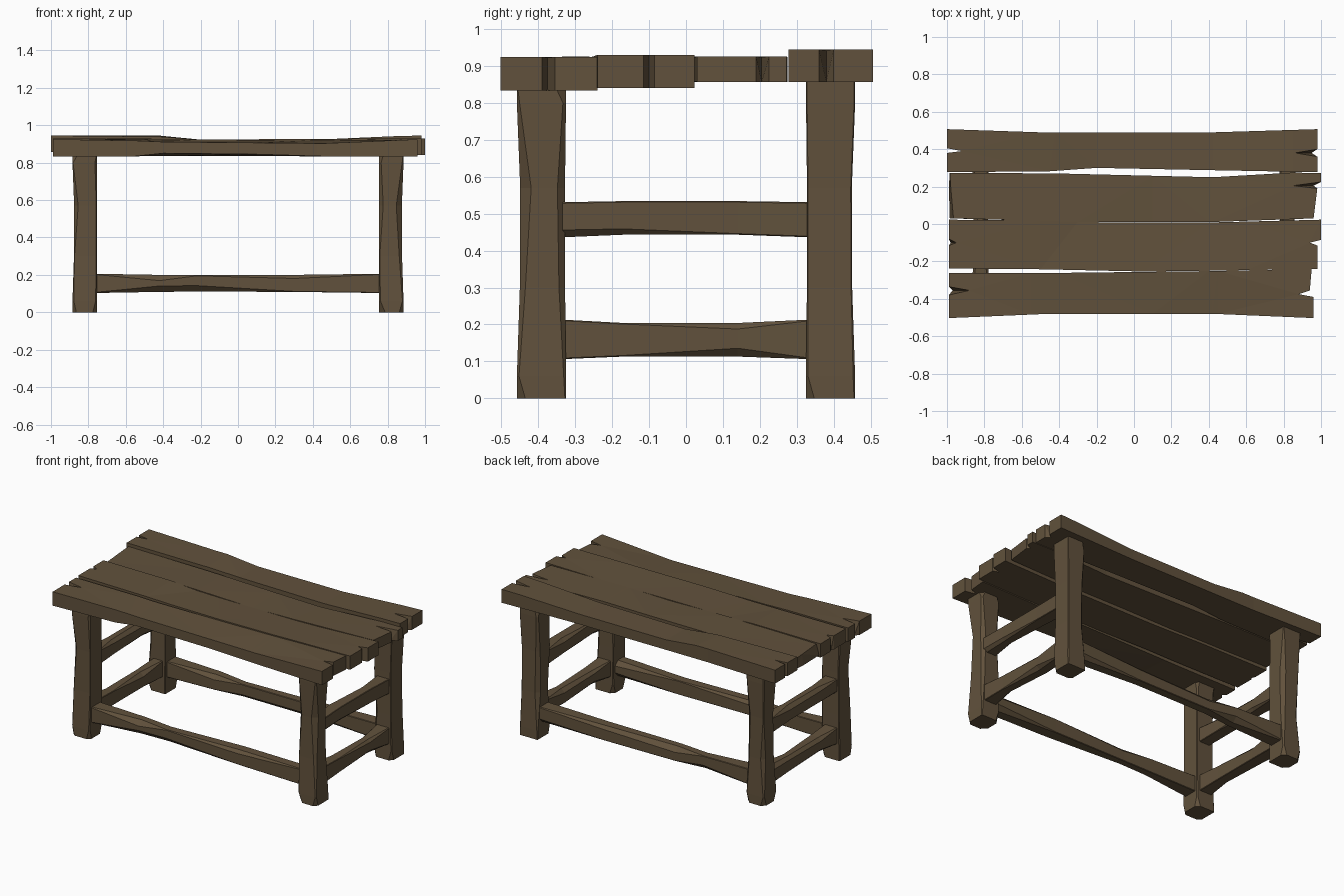
import bpy, bmesh, random
from mathutils import Vector

if "Cube" in bpy.data.objects:
    bpy.data.objects.remove(bpy.data.objects["Cube"])

random.seed(4)
wood = bpy.data.materials.new("dark brown wood")
wood.diffuse_color = (0.12, 0.083, 0.045, 1)
wood.use_nodes = True
wood.node_tree.nodes["Principled BSDF"].inputs["Base Color"].default_value = wood.diffuse_color


def finish(bm, name):
    bmesh.ops.triangulate(bm, faces=bm.faces[:])
    bmesh.ops.recalc_face_normals(bm, faces=bm.faces[:])
    me = bpy.data.meshes.new(name)
    bm.to_mesh(me)
    bm.free()
    me.materials.append(wood)
    ob = bpy.data.objects.new(name, me)
    bpy.context.collection.objects.link(ob)


AXES = {'x': lambda t, u, v: (t, u, v),
        'y': lambda t, u, v: (u, t, v),
        'z': lambda t, u, v: (u, v, t)}


def beam(name, axis, stations):
    """Hewn beam: stations of (t, u0, u1, v0, v1, four corner chamfers)."""
    bm = bmesh.new()
    rings = []
    for t, u0, u1, v0, v1, (a, b, c, d) in stations:
        pts = [(u0 + a, v0), (u1 - b, v0), (u1, v0 + b), (u1, v1 - c),
               (u1 - c, v1), (u0 + d, v1), (u0, v1 - d), (u0, v0 + a)]
        rings.append([bm.verts.new(AXES[axis](t, *p)) for p in pts])
    for r, s in zip(rings, rings[1:]):
        for i in range(8):
            j = (i + 1) % 8
            bm.faces.new((r[i], r[j], s[j], s[i]))
    bm.faces.new(rings[0])
    bm.faces.new(rings[-1])
    finish(bm, name)


def hewn(big, chance):
    return [big * random.uniform(0.6, 1) if random.random() < chance else 0.003 for _ in range(4)]


def interp(table, x):
    for p, q in zip(table, table[1:]):
        if x <= q[0]:
            k = max(0, (x - p[0]) / (q[0] - p[0]))
            return [m + (n - m) * k for m, n in zip(p[1:], q[1:])]
    return table[-1][1:]


def plank(name, z0, z1, outline, drops):
    """Outline points (x, y[, bottom x]); drops: (x, front drop, back drop, bottom lift)."""
    bm = bmesh.new()
    top = [bm.verts.new((p[0], p[1], z1)) for p in outline]
    bot = [bm.verts.new((p[2] if len(p) > 2 else p[0], p[1], z0)) for p in outline]
    bm.faces.new(top)
    bm.faces.new(bot[::-1])
    n = len(top)
    for i in range(n):
        j = (i + 1) % n
        bm.faces.new((top[i], bot[i], bot[j], top[j]))
    for row in drops[1:-1]:
        bmesh.ops.bisect_plane(bm, geom=bm.verts[:] + bm.edges[:] + bm.faces[:],
                               plane_co=Vector((row[0], 0, 0)), plane_no=Vector((1, 0, 0)))
    ys = [p[1] for p in outline]
    y0, y1 = min(ys), max(ys)
    for v in bm.verts:
        f, b, lift = interp(drops, v.co.x)
        k = (v.co.y - y0) / (y1 - y0)
        if v.co.z > (z0 + z1) / 2:
            v.co.z -= f + (b - f) * k
        else:
            v.co.z += lift * (1 - k)
    finish(bm, name)


# table top planks, front to back, with split ends
plank("front_plank", 0.834, 0.925,
      [(-0.99, -0.503), (-0.45, -0.48), (0.42, -0.48), (0.96, -0.503), (0.96, -0.39),
       (0.88, -0.375), (0.94, -0.355), (0.95, -0.24), (0.4, -0.252), (-0.45, -0.262),
       (-0.99, -0.262), (-0.99, -0.335), (-0.88, -0.355, -0.97), (-0.99, -0.38)],
      [(-1, 0, 0, 0), (-0.55, 0.008, 0, 0), (-0.4, 0.015, 0.004, 0.018), (0.1, 0.02, 0.006, 0.012),
       (0.45, 0.024, 0.004, 0), (0.97, 0, 0, 0)])
plank("front_middle_plank", 0.84, 0.93,
      [(-0.99, -0.238), (-0.5, -0.242), (0.05, -0.254), (0.4, -0.25), (0.98, -0.24),
       (0.98, -0.115), (0.94, -0.1), (1, -0.085), (1, 0.023), (0.4, 0.008),
       (-0.15, 0.008), (-0.5, 0.02), (-0.99, 0.023), (-0.99, -0.08), (-0.95, -0.1, -0.98),
       (-0.99, -0.115)],
      [(-1, 0, 0, 0), (-0.5, 0.004, 0.0, 0), (-0.3, 0.006, 0.012, 0.005), (0.42, 0.004, 0.014, 0.004),
       (0.6, 0.002, 0.012, 0), (1, 0, 0, 0)])
plank("back_middle_plank", 0.857, 0.926,
      [(-0.965, 0.03, -0.985), (-0.3, 0.012), (0.4, 0.01), (0.96, 0.03), (0.98, 0.19),
       (0.85, 0.205, 0.96), (1, 0.225), (1, 0.272), (0.85, 0.275), (0.42, 0.25),
       (-0.4, 0.27), (-0.985, 0.274), (-0.98, 0.2, -0.99)],
      [(-1, 0, 0, 0), (-0.3, 0.002, 0.004, 0), (0.1, 0.012, 0.008, 0.004), (0.42, 0.006, 0.01, 0.003),
       (1, 0, 0, 0)])
plank("back_plank", 0.857, 0.945,
      [(-1, 0.277), (-0.45, 0.282), (-0.2, 0.3), (0.4, 0.288), (0.98, 0.277), (0.98, 0.36),
       (0.86, 0.38, 0.95), (0.98, 0.4), (0.98, 0.507), (0.42, 0.49), (-0.5, 0.49),
       (-1, 0.507), (-1, 0.405), (-0.92, 0.39), (-1, 0.38)],
      [(-1, 0, 0, 0), (-0.42, 0.006, 0, 0), (-0.2, 0.022, 0.022, 0.004), (0.42, 0.022, 0.022, 0.003),
       (0.85, 0.003, 0.003, 0), (0.98, 0, 0, 0)])

# four legs, waisted with chipped feet and hewn corners
for sx, xn in ((-1, "left"), (1, "right")):
    for sy, yn, top in ((-1, "front", 0.836), (1, "back", 0.859)):
        st = []
        for z, pinch, big, chance in ((0, 0, 0.032, 0.8), (0.06, 0, 0.008, 1), (0.3, 0.008, 0.025, 0.5),
                                      (0.57, 0.009, 0.03, 0.6), (0.8, 0, 0.012, 0.7), (top, 0, 0.025, 0.6)):
            xs = sorted((sx * 0.755, sx * (0.885 - pinch)))
            ys = sorted((sy * (0.325 + pinch * 0.3), sy * (0.458 - pinch)))
            st.append((z, *xs, *ys, hewn(big, chance)))
        beam(f"{yn}_{xn}_leg", 'z', st)

# long stretchers near the floor
for s, yn in ((-1, "front"), (1, "back")):
    st = []
    for x, p in ((-0.77, 0), (-0.42, 0.006), (-0.22, 0.008), (0.3, 0.006), (0.77, 0)):
        st.append((x, s * 0.39 - 0.045 + p, s * 0.39 + 0.045 - p, 0.103 + p, 0.206 - p,
                   hewn(0.032, 0.55 if abs(x) < 0.7 else 0.2)))
    beam(f"{yn}_long_stretcher", 'x', st)

# two side rails at each end
for s, xn in ((-1, "left"), (1, "right")):
    for name, z0, z1, lo, hi in (("lower", 0.106, 0.213, 0.007, 0.009), ("upper", 0.436, 0.531, 0.007, -0.003)):
        st = []
        for y, p in ((-0.335, 0), (-0.17, 1), (0.14, 1), (0.335, 0)):
            st.append((y, s * 0.82 - 0.045 + p * 0.006, s * 0.82 + 0.045 - p * 0.006,
                       z0 + p * lo, z1 - p * hi, hewn(0.026, 0.55 if p else 0.2)))
        beam(f"{xn}_{name}_side_rail", 'y', st)
